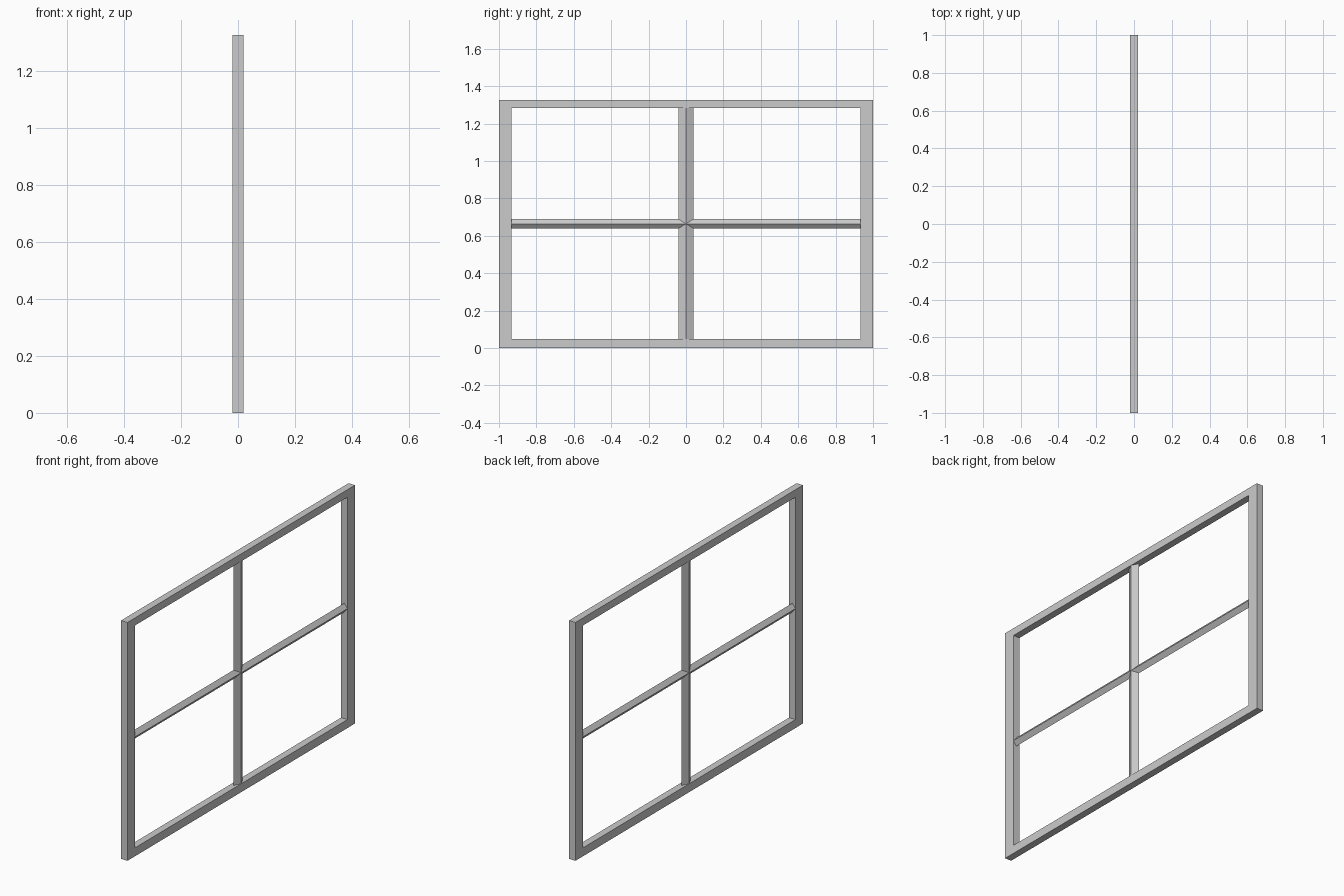
import bpy, bmesh
from mathutils import Vector

if "Cube" in bpy.data.objects:
    bpy.data.objects.remove(bpy.data.objects["Cube"])

H = 1.326            # overall height
D = 0.02             # half depth
Y_IN = 0.934         # half width of opening
Z0, Z1 = 0.047, 1.284  # opening bottom and top
MID = 0.664          # height of the glazing bar crossing


def make_object(name, bm):
    bmesh.ops.recalc_face_normals(bm, faces=bm.faces)
    mesh = bpy.data.meshes.new(name)
    bm.to_mesh(mesh)
    bm.free()
    obj = bpy.data.objects.new(name, mesh)
    bpy.context.collection.objects.link(obj)
    return obj


def rect(y, z0, z1):
    return [(-y, z0), (y, z0), (y, z1), (-y, z1)]


def diamond_bar(name, start, end, side):
    """Diamond-section bar between two points; ridges face front and back."""
    bm = bmesh.new()
    offsets = [Vector((D, 0, 0)), side, Vector((-D, 0, 0)), -side]
    a, b = [[bm.verts.new(p + o) for o in offsets] for p in (start, end)]
    for i in range(4):
        j = (i + 1) % 4
        bm.faces.new((a[i], a[j], b[j], b[i]))
    bm.faces.new(a)
    bm.faces.new(b)
    return make_object(name, bm)


# Outer frame: a flat ring with a rectangular opening, extruded in depth
bm = bmesh.new()
outer = [bm.verts.new((-D, y, z)) for y, z in rect(1, 0, H)]
inner = [bm.verts.new((-D, y, z)) for y, z in rect(Y_IN, Z0, Z1)]
ring = []
for i in range(4):
    j = (i + 1) % 4
    ring.append(bm.faces.new((outer[i], outer[j], inner[j], inner[i])))
ext = bmesh.ops.extrude_face_region(bm, geom=ring, use_keep_orig=True)
moved = [g for g in ext["geom"] if isinstance(g, bmesh.types.BMVert)]
bmesh.ops.translate(bm, verts=moved, vec=(2 * D, 0, 0))
make_object("window_frame", bm)

# Crossing glazing bars
diamond_bar("vertical_glazing_bar", Vector((0, 0, Z0)), Vector((0, 0, Z1)),
            Vector((0, 0.04, 0)))
diamond_bar("horizontal_glazing_bar", Vector((0, -Y_IN, MID)),
            Vector((0, Y_IN, MID)), Vector((0, 0, 0.025)))
